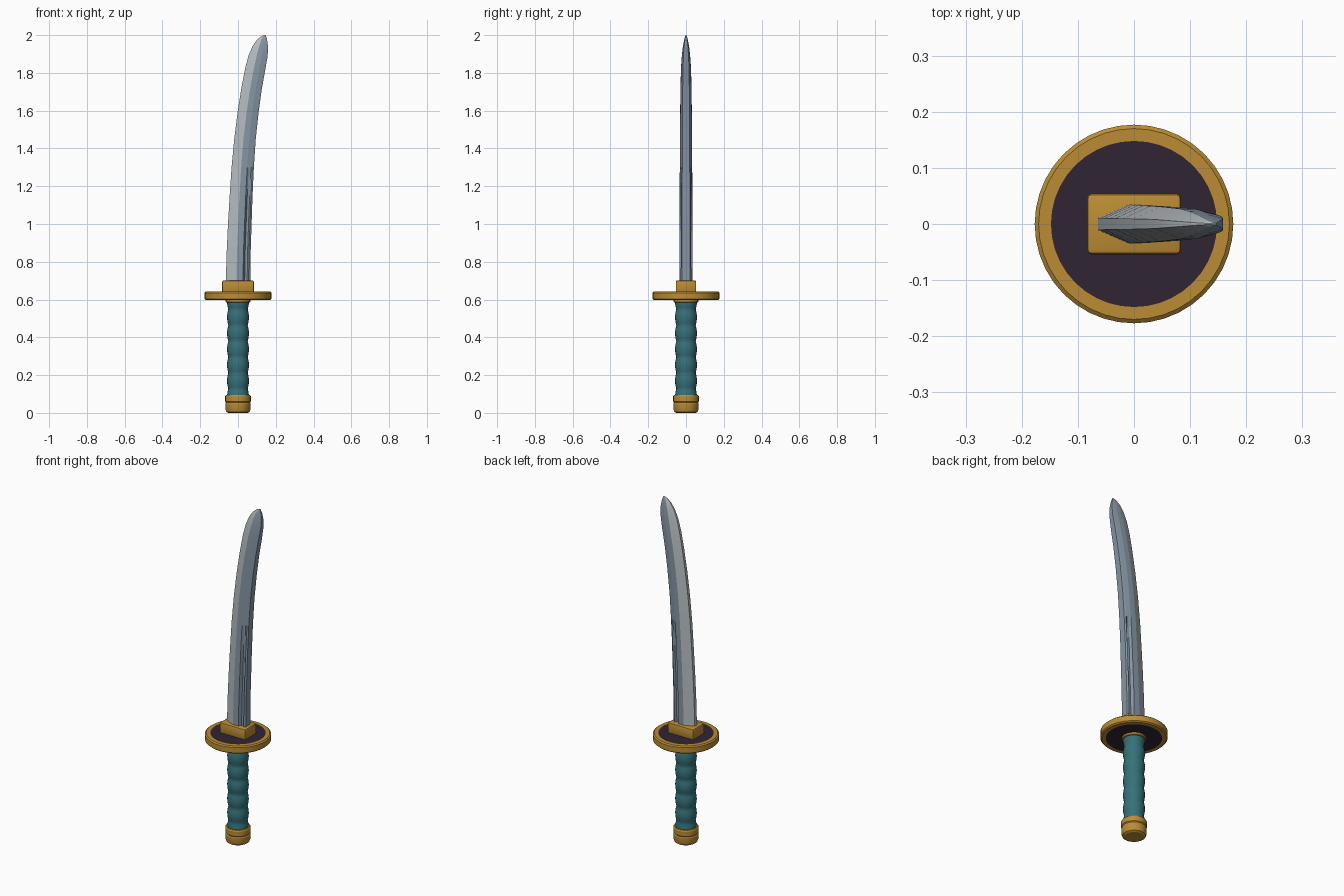
import bpy, bmesh, math

if "Cube" in bpy.data.objects:
    bpy.data.objects.remove(bpy.data.objects["Cube"])


def material(name, rgb):
    m = bpy.data.materials.new(name)
    m.diffuse_color = (*rgb, 1)
    m.use_nodes = True
    m.node_tree.nodes["Principled BSDF"].inputs["Base Color"].default_value = m.diffuse_color
    return m


gold = material("gold", (0.50, 0.265, 0.035))
teal = material("teal_wrap", (0.036, 0.165, 0.19))
dark = material("dark_plum", (0.03, 0.018, 0.034))
steel = material("blue_steel", (0.24, 0.31, 0.38))
edge = material("pale_edge_steel", (0.46, 0.50, 0.52))


def finish(name, bm, mats, angle=30):
    bmesh.ops.recalc_face_normals(bm, faces=bm.faces)
    me = bpy.data.meshes.new(name)
    bm.to_mesh(me)
    bm.free()
    ob = bpy.data.objects.new(name, me)
    bpy.context.collection.objects.link(ob)
    for m in mats:
        me.materials.append(m)
    bpy.ops.object.select_all(action='DESELECT')
    ob.select_set(True)
    bpy.context.view_layer.objects.active = ob
    bpy.ops.object.shade_smooth_by_angle(angle=math.radians(angle))
    return ob


def loft(rings):
    """Closed skin through rings of equal point count."""
    bm = bmesh.new()
    vr = [[bm.verts.new(p) for p in r] for r in rings]
    n = len(vr[0])
    for a, b in zip(vr, vr[1:]):
        for i in range(n):
            j = (i + 1) % n
            bm.faces.new((a[i], a[j], b[j], b[i]))
    bm.faces.new(vr[0])
    bm.faces.new(vr[-1])
    return bm


def lathe(profile, sides):
    return loft([[(r * math.cos(2 * math.pi * i / sides),
                   r * math.sin(2 * math.pi * i / sides), z)
                  for i in range(sides)] for r, z in profile])


# Pommel: rounded cap with a shallow band line
finish("pommel", lathe([(0.052, 0), (0.062, 0.006), (0.067, 0.02), (0.067, 0.05),
                        (0.064, 0.055), (0.068, 0.06), (0.068, 0.088),
                        (0.064, 0.094)], 24), [gold])

# Grip: scalloped wrap
grip = []
steps, waves = 48, 6
for k in range(steps + 1):
    t = k / steps
    grip.append((0.0515 + 0.0065 * abs(math.cos(math.pi * waves * t)), 0.085 + 0.505 * t))
finish("grip", lathe(grip, 24), [teal], 50)

# Thin ring under the guard
finish("grip_ring", lathe([(0.062, 0.585), (0.065, 0.588), (0.065, 0.605)], 24), [gold])

# Guard: gold rim with dark panels on both faces
bm = lathe([(0.148, 0.598), (0.170, 0.598), (0.177, 0.604), (0.177, 0.636),
            (0.170, 0.642), (0.148, 0.642)], 40)
for f in bm.faces:
    if len(f.verts) > 4:
        f.material_index = 1
finish("guard", bm, [gold, dark])

# Collar block at the blade root
bm = bmesh.new()
bmesh.ops.create_cube(bm, size=1)
for v in bm.verts:
    v.co = (v.co.x * 0.168, v.co.y * 0.108, 0.668 + v.co.z * 0.066)
bmesh.ops.bevel(bm, geom=bm.edges[:], offset=0.008, segments=2, profile=0.5, affect='EDGES')
finish("blade_collar", bm, [gold], 40)

# Blade: stations are (z, cutting edge x, spine x, half thickness, groove depth)
stations = [(0.68, -0.065, 0.065, 0.035, 1), (0.85, -0.060, 0.067, 0.0345, 1),
            (1.0, -0.053, 0.072, 0.034, 1), (1.15, -0.044, 0.077, 0.0335, 0.8),
            (1.3, -0.034, 0.084, 0.033, 0), (1.45, -0.020, 0.094, 0.032, 0),
            (1.6, -0.001, 0.110, 0.031, 0), (1.72, 0.018, 0.127, 0.029, 0),
            (1.82, 0.037, 0.145, 0.027, 0), (1.89, 0.055, 0.157, 0.022, 0),
            (1.94, 0.076, 0.159, 0.0165, 0), (1.975, 0.100, 0.154, 0.010, 0),
            (1.993, 0.122, 0.149, 0.005, 0), (2.0, 0.138, 0.146, 0.002, 0)]
# Half section: (fraction across, thickness fraction, groove cut)
section = [(0, 0.30, 0), (0.43, 1, 0), (0.70, 0.97, 0), (0.77, 0.89, 0.40),
           (0.87, 0.78, 0.30), (0.93, 0.72, -0.08), (1, 0.60, 0)]
rings = []
for z, xl, xr, w, g in stations:
    half = [(xl + (xr - xl) * u, w * (t - g * c)) for u, t, c in section]
    rings.append([(x, -y, z) for x, y in half] + [(x, y, z) for x, y in reversed(half)])
bm = loft(rings)
# Ground cutting bevel: the facets that face the cutting edge
n = len(rings[0])
bm.faces.ensure_lookup_table()
for i, f in enumerate(bm.faces):
    if i < n * (len(rings) - 1) and i % n in (0, n - 2, n - 1):
        f.material_index = 1
finish("blade", bm, [steel, edge], 12)
